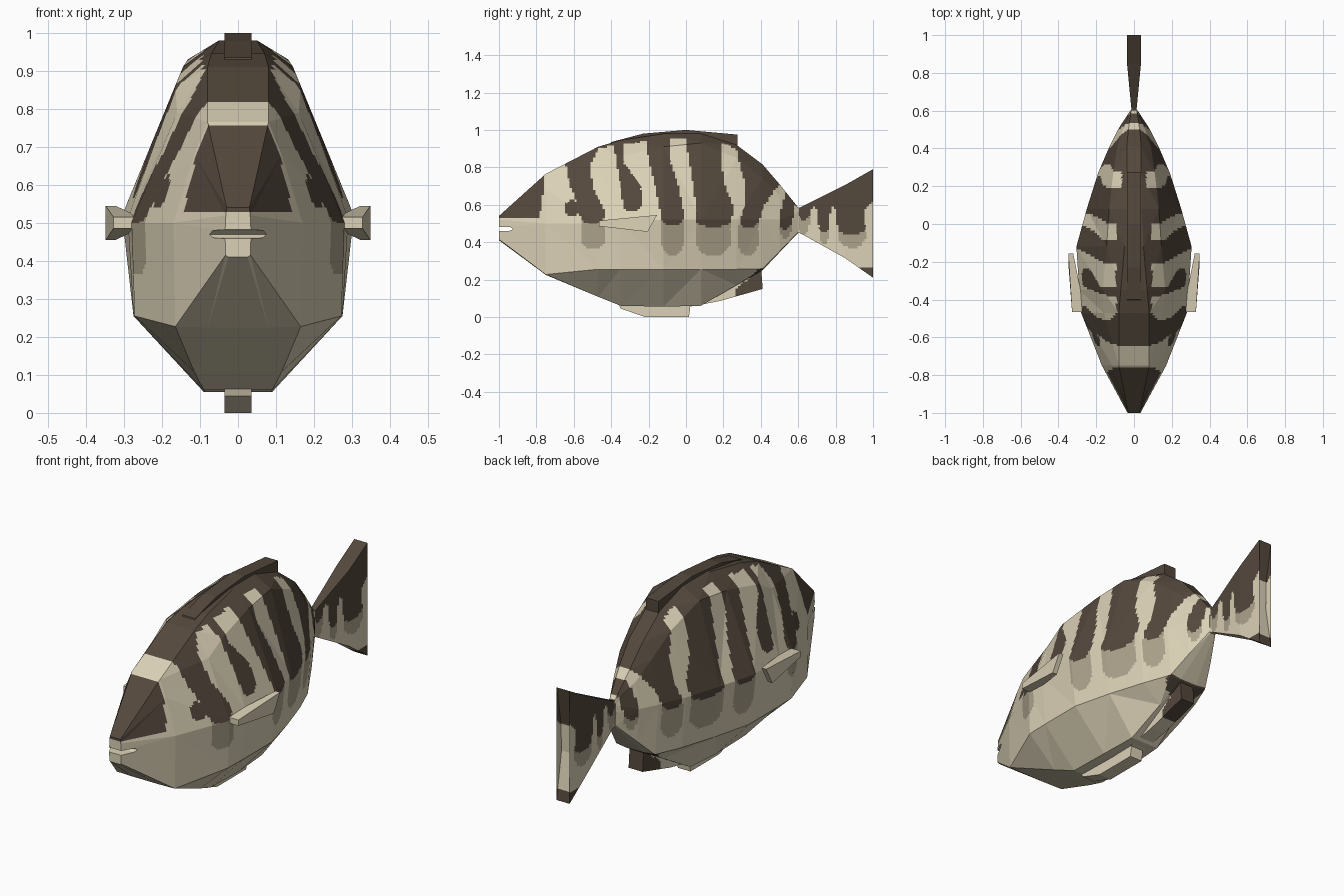
import bpy, bmesh, math
from mathutils import Vector


def material(name, rgb):
    m = bpy.data.materials.new(name)
    m.diffuse_color = (*rgb, 1)
    return m


MATS = [material("cream", (0.71, 0.64, 0.47)),
        material("faded stripe", (0.42, 0.37, 0.265)),
        material("dark brown", (0.088, 0.065, 0.046))]
CREAM, FADED, DARK = 0, 1, 2


def lerp(xs, vs, x):
    if x <= xs[0]:
        return vs[0]
    for i in range(len(xs) - 1):
        if x <= xs[i + 1]:
            t = (x - xs[i]) / (xs[i + 1] - xs[i])
            return vs[i] + t * (vs[i + 1] - vs[i])
    return vs[-1]


# Stripe edges (front, back) at five heights, lower end, lower end of the faded tip
LEVELS = [0.48, 0.58, 0.70, 0.82, 0.94]
STRIPES = [
    ([-1.1] * 5, [-0.80, -0.775, -0.76, -0.75, -0.75], 0.53, 0.53),
    ([-0.56, -0.57, -0.62, -0.645, -0.66], [-0.43, -0.44, -0.50, -0.51, -0.44], 0.50, 0.36),
    ([-0.33, -0.335, -0.35, -0.37, -0.39], [-0.25, -0.24, -0.24, -0.33, -0.335], 0.565, 0.565),
    ([-0.13, -0.14, -0.165, -0.195, -0.215], [-0.015, -0.015, -0.04, -0.08, -0.08], 0.49, 0.33),
    ([0.055, 0.055, 0.04, 0.02, 0.0], [0.235, 0.255, 0.21, 0.19, 0.19], 0.48, 0.33),
    ([0.28, 0.31, 0.32, 0.285, 0.265], [0.385, 0.41, 0.49, 0.60, 0.60], 0.48, 0.33),
    ([0.50, 0.51, 0.54, 0.62, 0.62], [0.565, 0.58, 0.62, 0.63, 0.63], 0.47, 0.42),
    ([0.60, 0.60, 0.58, 0.58, 0.58], [0.66, 0.67, 0.80, 1.1, 1.1], 0.52, 0.44),
    ([0.71, 0.70, 0.60, 0.60, 0.60], [0.765, 0.775, 0.90, 1.1, 1.1], 0.45, 0.39),
    ([0.81, 0.80, 0.70, 0.70, 0.70], [0.96, 0.955, 1.1, 1.1, 1.1], 0.44, 0.37),
]


def paint(c):
    x, y, z = abs(c.x), c.y, c.z
    if math.hypot(y + 0.61, z - 0.58) < 0.043:                       # eye
        return DARK
    if y > 0.265 and z < min(0.26, 0.15 + (y - 0.265) * 0.82):       # anal fin patch
        return DARK
    if -0.63 < y < 0.275 and z > 0.6:                                # dark back
        if x < 0.065 or z > lerp([-0.45, -0.25, 0, 0.27], [0.905, 0.935, 0.955, 0.935], y):
            return DARK
    result = CREAM
    for front, back, low, tip in STRIPES:
        a, b = lerp(LEVELS, front, z), lerp(LEVELS, back, z)
        if a < y < b:
            t = abs((2 * y - a - b) / (b - a)) if a > -1 else 0
            if z > low + 0.03 * t ** 3:
                return DARK
            if z > tip + 0.05 * t ** 3:
                result = FADED
    return result


def new_object(name, bm):
    bmesh.ops.recalc_face_normals(bm, faces=bm.faces[:])
    me = bpy.data.meshes.new(name)
    bm.to_mesh(me)
    bm.free()
    for m in MATS:
        me.materials.append(m)
    ob = bpy.data.objects.new(name, me)
    bpy.context.collection.objects.link(ob)
    return ob


def paint_object(ob, step=0.0125):
    """Cut the surface into fine cells, then colour every cell by the marking rule."""
    bm = bmesh.new()
    bm.from_mesh(ob.data)
    bmesh.ops.triangulate(bm, faces=bm.faces[:])
    for axis in (2, 1):
        vals = [v.co[axis] for v in bm.verts]
        pos = math.floor(min(vals) / step) * step + 0.0031
        normal = Vector([float(i == axis) for i in range(3)])
        while pos < max(vals):
            bmesh.ops.bisect_plane(bm, geom=bm.verts[:] + bm.edges[:] + bm.faces[:],
                                   dist=1e-5, plane_co=normal * pos, plane_no=normal)
            pos += step
    for f in bm.faces:
        f.material_index = paint(f.calc_center_median())
    bm.to_mesh(ob.data)
    bm.free()


def plate(name, pts):
    """Flat fin from points (y, z, x0, x1)."""
    bm = bmesh.new()
    a = [bm.verts.new((p[2], p[0], p[1])) for p in pts]
    b = [bm.verts.new((p[3], p[0], p[1])) for p in pts]
    bm.faces.new(a)
    bm.faces.new(b[::-1])
    for i in range(len(pts)):
        j = (i + 1) % len(pts)
        bm.faces.new((a[j], a[i], b[i], b[j]))
    bmesh.ops.triangulate(bm, faces=[f for f in bm.faces if len(f.verts) > 4])
    return new_object(name, bm)


# Body: half sections (y, then x,z of ridge, shoulder, side, belly edge, keel)
SECTIONS = [
    (-1.00, 0.030, 0.540, 0.032, 0.52, 0.034, 0.48, 0.033, 0.415, 0.025, 0.410),
    (-0.75, 0.080, 0.765, 0.115, 0.68, 0.170, 0.50, 0.165, 0.227, 0.080, 0.225),
    (-0.47, 0.080, 0.910, 0.160, 0.79, 0.280, 0.50, 0.272, 0.255, 0.115, 0.108),
    (-0.35, 0.070, 0.945, 0.165, 0.86, 0.290, 0.51, 0.275, 0.255, 0.090, 0.060),
    (-0.12, 0.050, 0.980, 0.145, 0.91, 0.305, 0.52, 0.275, 0.255, 0.090, 0.055),
    (0.08, 0.040, 0.980, 0.132, 0.93, 0.250, 0.52, 0.225, 0.255, 0.080, 0.060),
    (0.27, 0.038, 0.920, 0.110, 0.85, 0.190, 0.52, 0.165, 0.255, 0.060, 0.170),
    (0.41, 0.038, 0.815, 0.090, 0.74, 0.130, 0.52, 0.110, 0.258, 0.050, 0.250),
    (0.50, 0.030, 0.710, 0.060, 0.65, 0.085, 0.52, 0.070, 0.350, 0.030, 0.345),
    (0.60, 0.015, 0.585, 0.018, 0.56, 0.020, 0.52, 0.018, 0.455, 0.012, 0.450),
]
bm = bmesh.new()
rings = []
for s in SECTIONS:
    half = list(zip(s[1::2], s[2::2]))
    loop = half + [(-x, z) for x, z in reversed(half)]
    rings.append([bm.verts.new((x, s[0], z)) for x, z in loop])
for r, q in zip(rings, rings[1:]):
    for i in range(len(r)):
        j = (i + 1) % len(r)
        bm.faces.new((r[i], r[j], q[j], q[i]))
bm.faces.new(rings[0])
bm.faces.new(rings[-1][::-1])
body = new_object("body", bm)

# Mouth slit cut into the snout
cutter = plate("mouth_cutter", [(-1.1, 0.485, -0.2, 0.2), (-0.94, 0.48, -0.2, 0.2),
                                (-0.925, 0.47, -0.2, 0.2), (-0.94, 0.461, -0.2, 0.2),
                                (-1.1, 0.455, -0.2, 0.2)])
cutter.hide_render = True
mod = body.modifiers.new("mouth", 'BOOLEAN')
mod.operation, mod.object, mod.solver = 'DIFFERENCE', cutter, 'EXACT'
bpy.context.view_layer.objects.active = body
bpy.ops.object.modifier_apply(modifier="mouth")
bpy.data.objects.remove(cutter)
paint_object(body)


def centred(pts):
    return [(y, z, -h, h) for y, z, h in pts]


# Tail, dorsal and anal fins share the markings
tail = plate("tail_fin", centred([(0.57, 0.58, 0.02), (0.61, 0.585, 0.014), (0.85, 0.705, 0.037),
                                  (1.0, 0.79, 0.037), (0.965, 0.60, 0.037), (0.96, 0.45, 0.037),
                                  (1.0, 0.21, 0.037), (0.85, 0.315, 0.037),
                                  (0.61, 0.448, 0.014), (0.57, 0.45, 0.02)]))
dorsal = plate("dorsal_fin", centred([(-0.42, 0.90, 0.036), (-0.40, 0.935, 0.036), (-0.23, 0.98, 0.036),
                                      (0.0, 1.0, 0.036), (0.275, 0.975, 0.036), (0.275, 0.90, 0.036)]))
anal = plate("anal_fin", centred([(0.02, 0.10, 0.04), (0.02, 0.055, 0.04), (0.18, 0.085, 0.04),
                                  (0.41, 0.15, 0.04), (0.40, 0.28, 0.04)]))
for fin in (tail, dorsal, anal):
    paint_object(fin)

# Plain cream fins
plate("pelvic_fin", centred([(-0.36, 0.07, 0.036), (-0.35, 0.045, 0.036), (-0.22, 0.0, 0.036),
                             (0.015, 0.0, 0.036), (0.022, 0.04, 0.036), (0.022, 0.07, 0.036)]))
for side, label in ((1, "right"), (-1, "left")):
    plate(label + "_pectoral_fin",
          [(y, z, side * a, side * b) for y, z, a, b in (
              (-0.465, 0.515, 0.26, 0.328), (-0.155, 0.545, 0.322, 0.348),
              (-0.205, 0.455, 0.322, 0.348), (-0.465, 0.485, 0.26, 0.328))])
